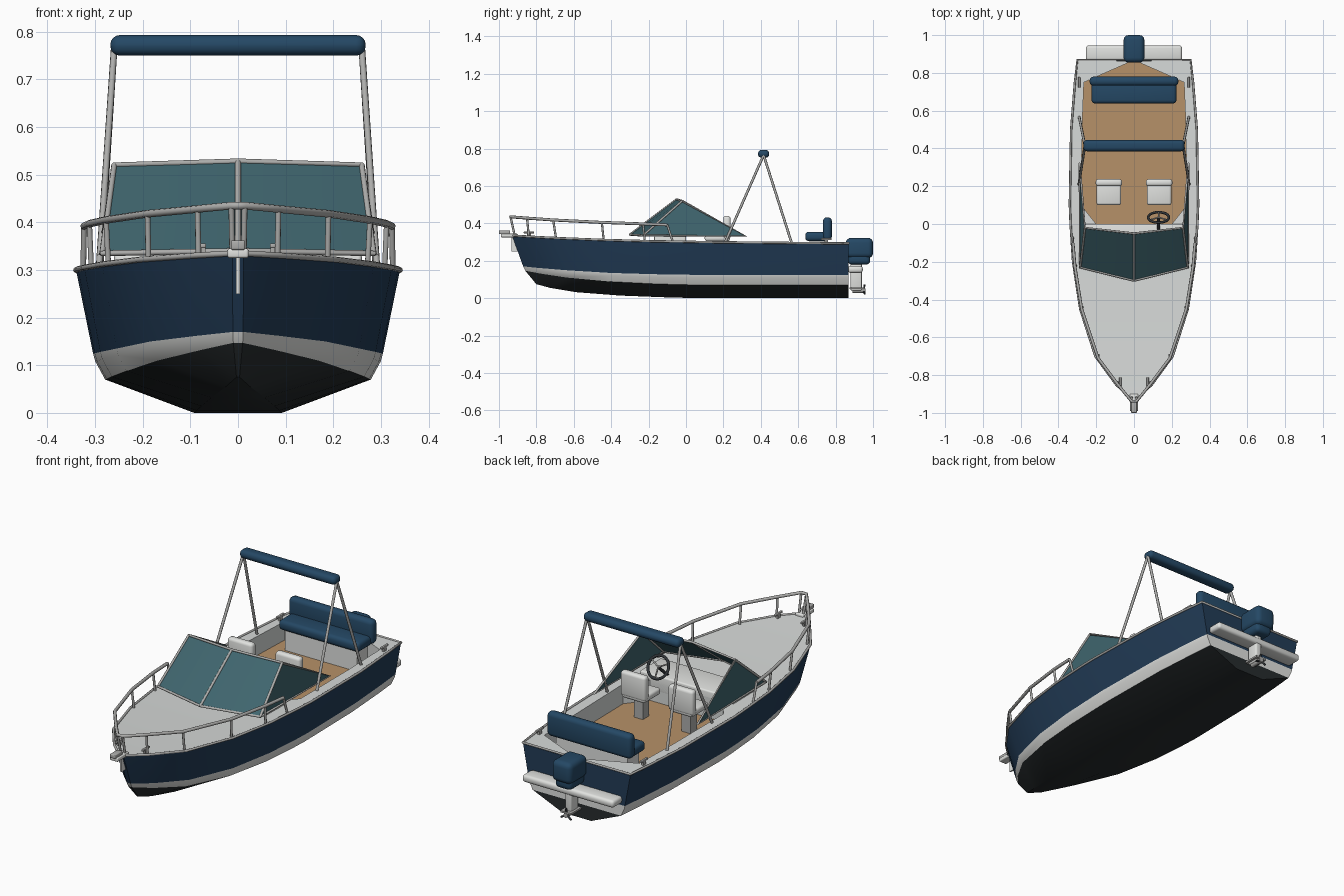
import bpy, bmesh, math
from mathutils import Vector

cube = bpy.data.objects.get("Cube")
if cube:
    bpy.data.objects.remove(cube, do_unlink=True)


def material(name, r, g, b):
    m = bpy.data.materials.new(name)
    m.use_nodes = True
    m.diffuse_color = (r, g, b, 1)
    m.node_tree.nodes["Principled BSDF"].inputs["Base Color"].default_value = (r, g, b, 1)
    return m


navy = material("navy hull", .016, .045, .095)
fabric = material("blue fabric", .018, .065, .13)
white = material("white", .75, .76, .74)
deck_grey = material("deck grey", .68, .70, .69)
wood = material("wood floor", .47, .285, .14)
black = material("bottom black", .02, .025, .027)
metal = material("metal", .42, .42, .41)
glass = material("teal glass", .05, .13, .155)
dark = material("dark trim", .03, .035, .04)


def finish(obj, angle=30):
    bpy.ops.object.select_all(action='DESELECT')
    obj.select_set(True)
    bpy.context.view_layer.objects.active = obj
    if obj.type == 'CURVE':
        bpy.ops.object.convert(target='MESH')
    bpy.ops.object.shade_smooth_by_angle(angle=math.radians(angle))
    return bpy.context.object


def from_bmesh(name, bm, mats):
    bmesh.ops.remove_doubles(bm, verts=bm.verts, dist=.0005)
    bmesh.ops.recalc_face_normals(bm, faces=bm.faces)
    me = bpy.data.meshes.new(name)
    bm.to_mesh(me)
    bm.free()
    for m in mats:
        me.materials.append(m)
    obj = bpy.data.objects.new(name, me)
    bpy.context.collection.objects.link(obj)
    return finish(obj)


def box(name, lo, hi, mat, bevel=0.0, segments=3):
    bm = bmesh.new()
    bmesh.ops.create_cube(bm, size=1)
    for v in bm.verts:
        v.co = Vector(lo[i] + (hi[i] - lo[i]) * (v.co[i] + .5) for i in range(3))
    if bevel:
        bmesh.ops.bevel(bm, geom=bm.edges[:], offset=bevel, segments=segments,
                        profile=.5, affect='EDGES')
    return from_bmesh(name, bm, [mat])


def tube(name, points, radius, mat, cyclic=False):
    cu = bpy.data.curves.new(name, 'CURVE')
    cu.dimensions = '3D'
    cu.bevel_depth = radius
    cu.bevel_resolution = 2
    cu.use_fill_caps = True
    sp = cu.splines.new('POLY')
    sp.points.add(len(points) - 1)
    for p, co in zip(sp.points, points):
        p.co = (*co, 1)
    sp.use_cyclic_u = cyclic
    obj = bpy.data.objects.new(name, cu)
    bpy.context.collection.objects.link(obj)
    cu.materials.append(mat)
    return finish(obj, 50)


def quad(bm, pts, index):
    f = bm.faces.new([bm.verts.new(p) for p in pts])
    f.material_index = index


# Hull stations: y, half width, then heights of sheer, boot stripe, chine, keel
STERN = .87
stations = [
    (-.93, .012, .335, .17, .147, .075),
    (-.85, .095, .33, .162, .132, .055),
    (-.70, .205, .322, .15, .11, .032),
    (-.45, .285, .312, .135, .088, .014),
    (-.20, .323, .305, .128, .076, .005),
    (0, .336, .302, .125, .071, 0),
    (.10, .34, .30, .125, .07, 0),
    (.50, .333, .296, .125, .07, 0),
    (.75, .313, .294, .125, .07, 0),
    (STERN, .30, .293, .125, .07, 0),
]


def section(st):
    y, w, sheer, boot, chine, keel = st
    rows = [(0, keel, .928), (.27, keel, .928), (.82, chine, .961),
            (.882, chine + .7 * (boot - chine), .965), (.895, boot, .967), (1, sheer, 1)]
    return [(w * k, STERN - (STERN - y) * rake, z) for k, z, rake in rows]


def flip(p, s):
    return (p[0] * s, p[1], p[2])


BANDS = [2, 2, 1, 1, 0]
sections = [section(s) for s in stations]
bm = bmesh.new()
for a, b in zip(sections, sections[1:]):
    for i, colour in enumerate(BANDS):
        for s in (1, -1):
            quad(bm, [flip(p, s) for p in (a[i], b[i], b[i + 1], a[i + 1])], colour)
# Stem and transom caps
for sec in (sections[0], sections[-1]):
    for i, colour in enumerate(BANDS):
        if i:
            quad(bm, [sec[i], sec[i + 1], flip(sec[i + 1], -1), flip(sec[i], -1)], colour)
from_bmesh("hull", bm, [navy, white, black])

# Deck with the cockpit opening, cockpit walls and floor
FLOOR = .20
opening = {0: .2, .10: .28, .50: .275, .75: .265, STERN: .012}
bm = bmesh.new()
fl = bmesh.new()
for a, b in zip(stations, stations[1:]):
    pa, pb = (a[1], a[0], a[2]), (b[1], b[0], b[2])
    if a[0] not in opening:
        quad(bm, [pa, pb, flip(pb, -1), flip(pa, -1)], 0)
        continue
    ia, ib = (opening[a[0]], a[0], a[2]), (opening[b[0]], min(b[0], .862), b[2])
    la, lb = (*ia[:2], FLOOR), (*ib[:2], FLOOR)
    for s in (1, -1):
        quad(bm, [flip(p, s) for p in (pa, pb, ib, ia)], 0)
        quad(bm, [flip(p, s) for p in (ia, ib, lb, la)], 0)
    quad(fl, [la, lb, flip(lb, -1), flip(la, -1)], 0)
    if a[0] == 0:
        quad(bm, [ia, la, flip(la, -1), flip(ia, -1)], 0)
from_bmesh("deck", bm, [deck_grey])
from_bmesh("cockpit_floor", fl, [wood])

# Rub rail along the sheer
port = [(s[1], s[0], s[2]) for s in stations]
tube("rub_rail", port + [flip(p, -1) for p in reversed(port)], .006, metal, True)

# Dashboard and steering wheel
box("dashboard", (-.26, -.17, .25), (.26, 0, .335), white, .008)
bpy.ops.mesh.primitive_torus_add(major_radius=.055, minor_radius=.007, major_segments=28,
                                 minor_segments=8, location=(.13, .035, .40),
                                 rotation=(math.radians(-60), 0, 0))
wheel = bpy.context.object
wheel.name = "steering_wheel"
wheel.data.materials.append(dark)
finish(wheel, 60)
tilt = wheel.rotation_euler.to_matrix()
for k in range(3):
    a = math.radians(90 + 120 * k)
    rim = Vector(wheel.location) + tilt @ Vector((.055 * math.cos(a), .055 * math.sin(a), 0))
    tube("wheel_spoke", [wheel.location, rim], .004, metal)
tube("steering_column", [(.13, .035, .40), (.13, -.04, .33)], .008, dark)

# Windscreen: two front panes, two side panes and their frame
base_mid, top_mid = (0, -.30, .34), (0, -.05, .528)
bm = bmesh.new()
for s in (1, -1):
    base = flip((.285, -.23, .335), s)
    top = flip((.26, -.02, .52), s)
    tail = flip((.288, .32, .332), s)
    quad(bm, [base_mid, base, top, top_mid], 0)
    quad(bm, [base, tail, top], 0)
    tube("windscreen_frame", [base_mid, base, tail, top, top_mid], .006, metal)
    tube("windscreen_corner_post", [base, top], .006, metal)
from_bmesh("windscreen_glass", bm, [glass])
tube("windscreen_centre_post", [base_mid, top_mid], .006, metal)

# Helm seats
for s in (1, -1):
    x = .133 * s
    box("seat_cushion", (x - .065, .10, .305), (x + .065, .235, .338), white, .012)
    box("seat_back", (x - .07, .20, .315), (x + .07, .238, .44), white, .014)
    box("seat_pedestal", (x - .025, .14, FLOOR), (x + .025, .19, .31), metal)

# Stern bench
box("bench_base", (-.20, .66, FLOOR), (.20, .75, .31), white)
box("bench_cushion", (-.225, .638, .305), (.225, .76, .355), fabric, .018)
box("bench_back", (-.235, .732, .31), (.235, .78, .432), fabric, .02)

# Folded canopy on its frame
box("canopy_roll", (-.268, .385, .75), (.268, .445, .793), fabric, .02, 4)
for s in (1, -1):
    top = flip((.26, .415, .765), s)
    tube("canopy_front_pole", [flip((.292, .21, .30), s), top], .007, metal)
    tube("canopy_rear_pole", [flip((.29, .565, .295), s), top], .007, metal)

# Bow rail with stanchions, given as rail point and foot point
rail = [((.014, -.938, .435), (.012, -.915, .33)),
        ((.085, -.85, .428), (.083, -.84, .328)),
        ((.19, -.71, .418), (.188, -.695, .32)),
        ((.277, -.45, .405), (.272, -.44, .31)),
        ((.312, -.23, .397), (.308, -.22, .304)),
        ((.323, -.10, .392), (.325, -.07, .30))]
path = [r for r, f in rail]
tube("bow_rail", [flip(p, -1) for p in reversed(path)] + path, .008, metal)
for s in (1, -1):
    for r, f in rail:
        tube("rail_stanchion", [flip(r, s), flip(f, s)], .006, metal)
    # Mooring cleats
    for cx, cy, cz in ((.073, -.84, .33), (.29, .75, .295)):
        x = cx * s
        box("cleat_bar", (x - .006, cy - .028, cz + .016), (x + .006, cy + .028, cz + .026), metal, .003)
        box("cleat_foot", (x - .005, cy - .01, cz - .003), (x + .005, cy + .01, cz + .018), metal)

# Bow roller and anchor
box("bow_roller", (-.022, -.99, .325), (.022, -.90, .345), white, .005)
box("anchor_head", (-.015, -1, .342), (.015, -.94, .362), metal, .004)
box("anchor_shank", (-.004, -.932, .25), (.004, -.90, .33), white)

# Swim platform and outboard motor
box("swim_platform", (-.255, .865, .135), (.255, .945, .172), white, .014)
box("motor_cowl", (-.055, .855, .215), (.055, 1, .322), fabric, .026, 4)
box("motor_lower_cowl", (-.046, .865, .18), (.046, .985, .24), fabric, .02)
box("motor_leg", (-.018, .88, .04), (.018, .94, .20), white, .008)
box("motor_fin", (-.03, .875, .048), (.03, .958, .057), metal)
tube("propeller_hub", [(0, .89, .04), (0, .96, .04)], .012, metal)
for k in range(3):
    a = math.radians(90 + 120 * k)
    tube("propeller_blade", [(0, .95, .04), (.033 * math.cos(a), .955, .04 + .033 * math.sin(a))],
         .005, dark)
